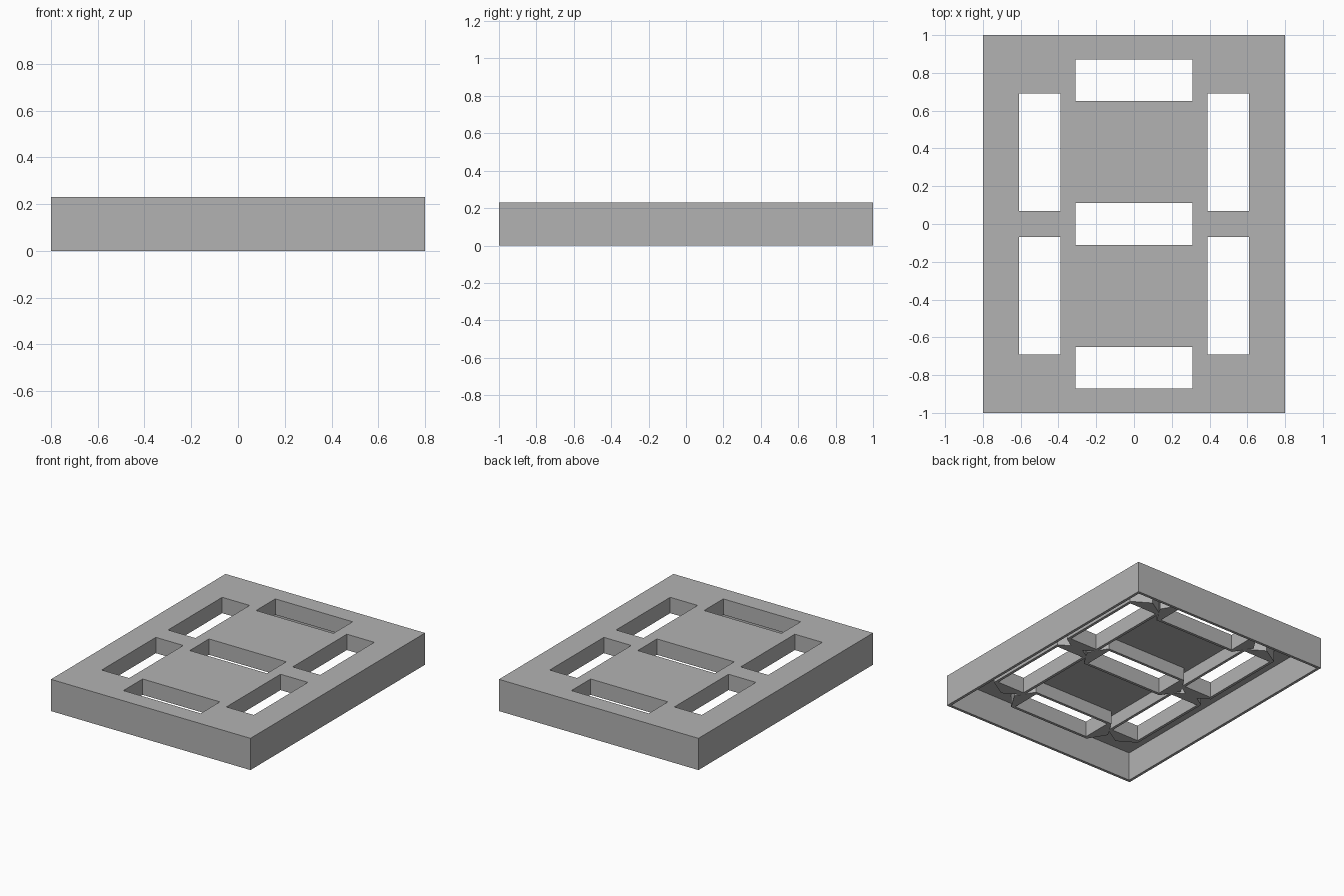
import bpy, math
from mathutils import Matrix

cube = bpy.data.objects.get("Cube")
if cube:
    bpy.data.objects.remove(cube, do_unlink=True)

WIDTH, LENGTH, HEIGHT = 1.6, 2.0, 0.23
WALL = 0.02
HALF_L, HALF_W = 0.31, 0.11      # window half sizes
WELL_BOTTOM = 0.115
TIP = 0.08

grey = bpy.data.materials.new("plain grey")
grey.use_nodes = True
colour = (0.45, 0.45, 0.45, 1)
grey.diffuse_color = colour
grey.node_tree.nodes["Principled BSDF"].inputs["Base Color"].default_value = colour


def prism(name, outline, z0, z1, place=Matrix()):
    """Extrude a flat outline between two heights."""
    n = len(outline)
    verts = [(x, y, z) for z in (z0, z1) for x, y in outline]
    faces = [tuple(reversed(range(n))), tuple(range(n, 2 * n))]
    faces += [(i, (i + 1) % n, (i + 1) % n + n, i + n) for i in range(n)]
    mesh = bpy.data.meshes.new(name)
    mesh.from_pydata(verts, [], faces)
    mesh.transform(place)
    mesh.materials.append(grey)
    obj = bpy.data.objects.new(name, mesh)
    bpy.context.collection.objects.link(obj)
    return obj


def rectangle(hx, hy):
    return [(-hx, -hy), (hx, -hy), (hx, hy), (-hx, hy)]


def combine(target, tool, operation):
    """Boolean the tool into the target, then drop the tool."""
    mod = target.modifiers.new("combine", "BOOLEAN")
    mod.operation, mod.solver, mod.object = operation, "EXACT", tool
    bpy.context.view_layer.update()
    graph = bpy.context.evaluated_depsgraph_get()
    mesh = bpy.data.meshes.new_from_object(target.evaluated_get(graph))
    target.modifiers.clear()
    target.data = mesh
    bpy.data.objects.remove(tool, do_unlink=True)


# Shell, open underneath
housing = prism("display_housing", rectangle(WIDTH / 2, LENGTH / 2), 0, HEIGHT)
cavity = prism("cavity", rectangle(WIDTH / 2 - WALL, LENGTH / 2 - WALL), -0.1, HEIGHT - WALL)
combine(housing, cavity, "DIFFERENCE")

# Seven segment positions: three across, four along the sides
places = [Matrix.Translation((0, y, 0)) for y in (-0.76, 0, 0.76)]
places += [Matrix.Translation((x, y, 0)) @ Matrix.Rotation(math.pi / 2, 4, "Z")
           for x in (-0.5, 0.5) for y in (-0.38, 0.38)]

# Light wells with pointed ends under the top plate
a, w = HALF_L + WALL, HALF_W + WALL
well = [(-a, -w), (a, -w), (a + TIP, 0), (a, w), (-a, w), (-a - TIP, 0)]
for place in places:
    combine(housing, prism("light_well", well, WELL_BOTTOM, HEIGHT - WALL / 2, place), "UNION")

# Windows through the plate and wells
for place in places:
    combine(housing, prism("window", rectangle(HALF_L, HALF_W), -0.1, HEIGHT + 0.1, place), "DIFFERENCE")
